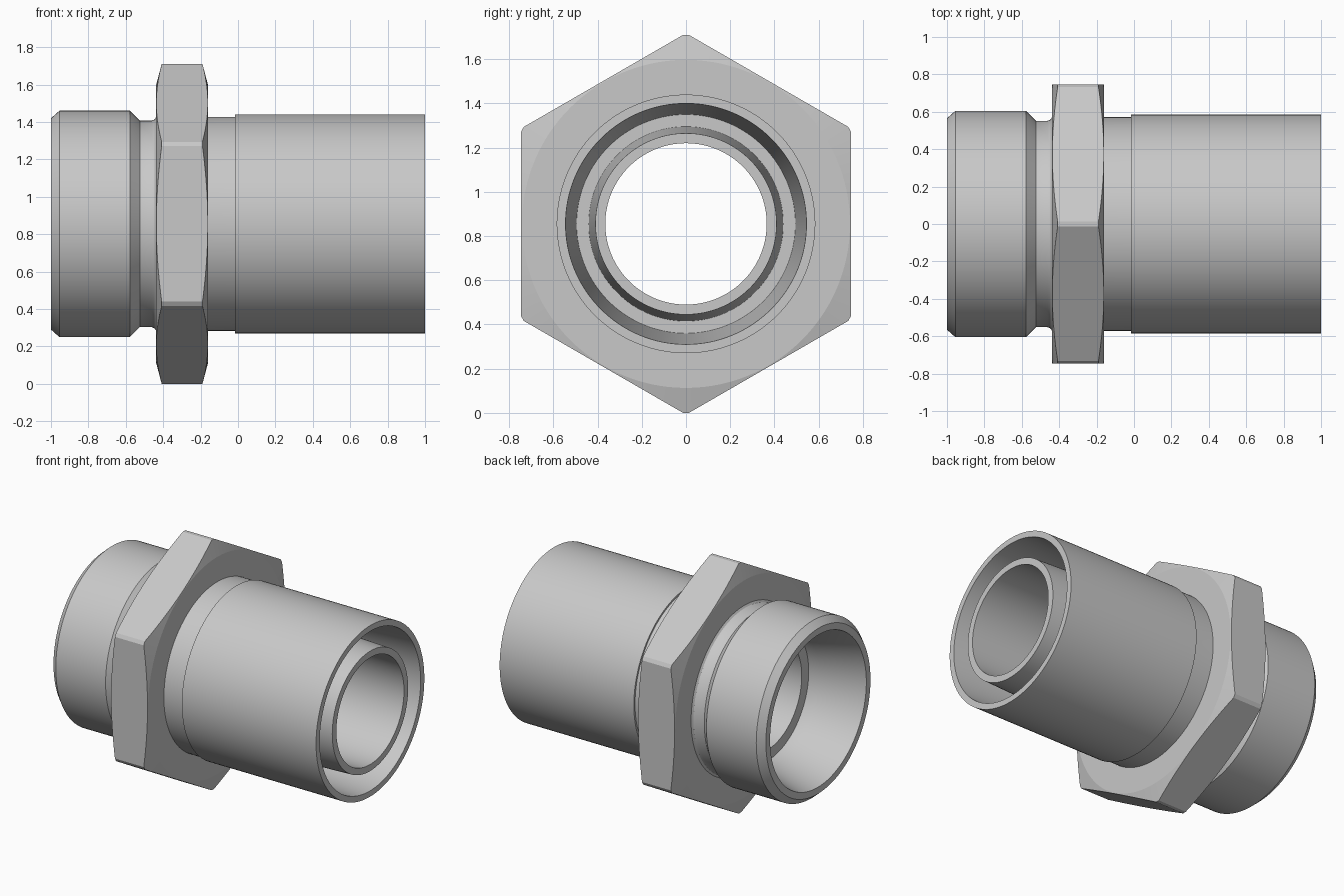
import bpy
import bmesh
from math import cos, sin, pi, radians, acos

cube = bpy.data.objects.get("Cube")
if cube:
    bpy.data.objects.remove(cube, do_unlink=True)

AXIS_Z = 0.855      # height of the pipe axis
FLAT = 0.747        # half width across the hexagon flats
CORNER = 0.855      # radius of the rounded hexagon corners
FACE = 0.742        # radius where the hexagon chamfer starts

steel = bpy.data.materials.new("light_grey_steel")
steel.use_nodes = True
colour = (0.58, 0.58, 0.58, 1)
steel.diffuse_color = colour
steel.node_tree.nodes["Principled BSDF"].inputs["Base Color"].default_value = colour


def loft(name, sections, angles, smooth):
    """Join closed (x, radius) sections, one per angle about the x axis."""
    bm = bmesh.new()
    rings = [[bm.verts.new((x, r * cos(a), AXIS_Z + r * sin(a))) for x, r in sec]
             for sec, a in zip(sections, angles)]
    n = len(rings[0])
    for i, ring in enumerate(rings):
        after = rings[(i + 1) % len(rings)]
        for j in range(n):
            k = (j + 1) % n
            bm.faces.new((ring[j], ring[k], after[k], after[j]))
    bmesh.ops.recalc_face_normals(bm, faces=bm.faces)
    mesh = bpy.data.meshes.new(name)
    bm.to_mesh(mesh)
    bm.free()
    mesh.materials.append(steel)
    obj = bpy.data.objects.new(name, mesh)
    bpy.context.collection.objects.link(obj)
    bpy.ops.object.select_all(action='DESELECT')
    obj.select_set(True)
    bpy.context.view_layer.objects.active = obj
    bpy.ops.object.shade_smooth_by_angle(angle=radians(smooth))
    return obj


# Turned body: outside, ring groove in the right end, then bore and cone seat
outside = [(-1, 0.565), (-0.955, 0.605), (-0.578, 0.605), (-0.525, 0.552),
           (-0.462, 0.552), (-0.447, 0.558), (-0.435, 0.575), (-0.3, 0.572),
           (-0.015, 0.572), (-0.015, 0.585), (1, 0.585)]
groove = [(1, 0.545), (0.1, 0.495), (0.1, 0.44), (1, 0.41)]
bore = [(1, 0.365), (-0.62, 0.365), (-0.62, 0.44), (-0.7, 0.44), (-1, 0.52)]
profile = outside + groove + bore
turns = [2 * pi * i / 128 for i in range(128)]
loft("fitting_body", [profile] * len(turns), turns, 25)

# Hexagon collar: radius follows the flats, chamfer cuts deeper at the corners
half = acos(FLAT / CORNER)
steps = 20
sections, angles = [], []
for side in range(6):
    for i in range(steps + 1):
        a = half * (2 * i / steps - 1)
        r = FLAT / cos(a)
        cut = 0.03 * (r - FACE) / (CORNER - FACE)
        sections.append([(-0.438, 0.5), (-0.438, FACE), (-0.438 + cut, r),
                         (-0.16 - cut, r), (-0.16, FACE), (-0.16, 0.5)])
        angles.append(side * pi / 3 + a)
loft("hexagon_collar", sections, angles, 10)
